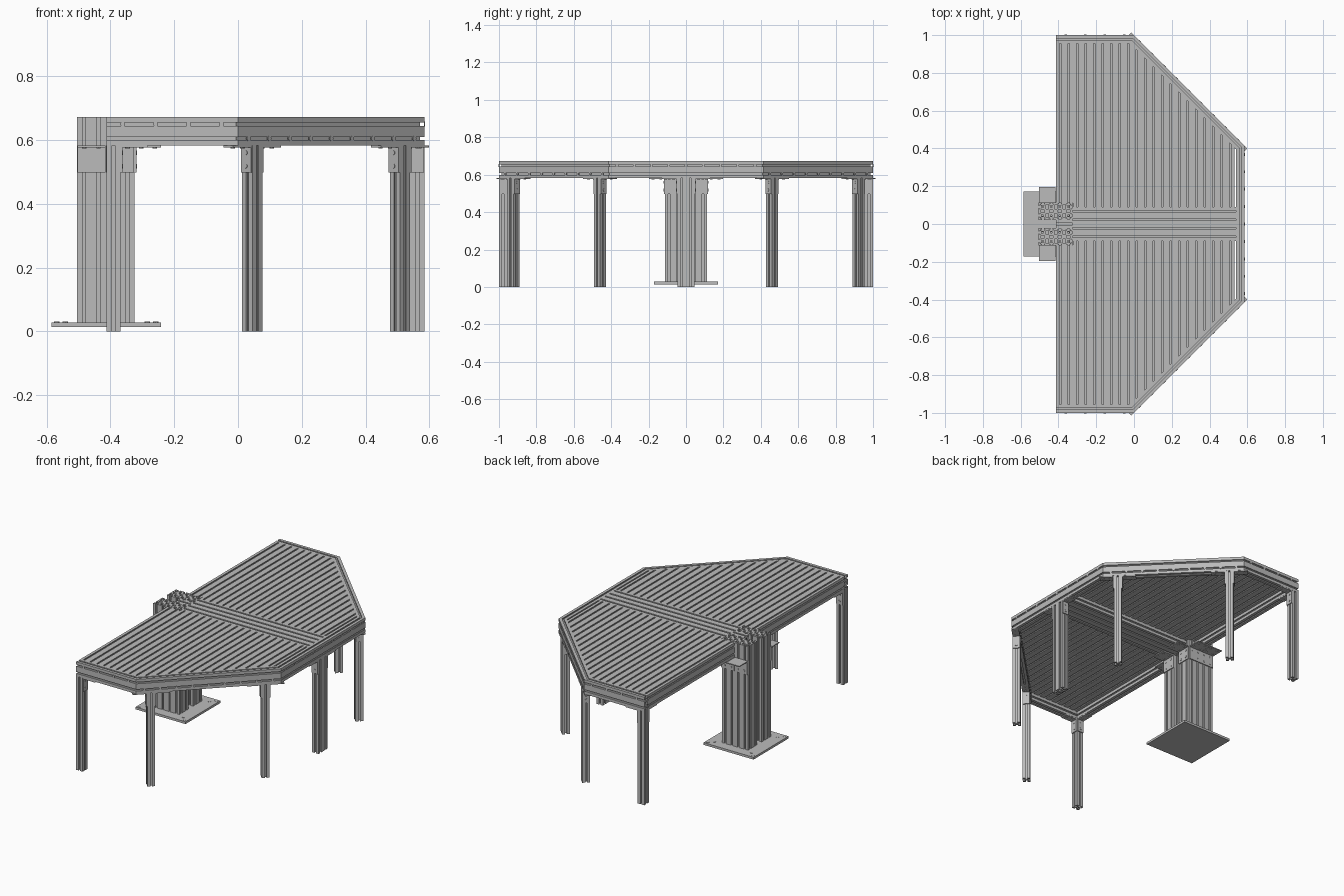
import bpy, bmesh, math
from mathutils import Vector, Matrix

cube = bpy.data.objects.get("Cube")
if cube:
    bpy.data.objects.remove(cube, do_unlink=True)

P = 0.045                 # profile module
TOP = 0.672               # deck height
UNDER = TOP - 2 * P       # underside of the frame
BACK, RIGHT, CORNER = -0.413, 0.585, 0.415
UP = Vector((0, 0, 1))

metal = bpy.data.materials.new("aluminium grey")
metal.use_nodes = True
grey = (0.5, 0.5, 0.5, 1)
metal.diffuse_color = grey
metal.node_tree.nodes["Principled BSDF"].inputs["Base Color"].default_value = grey


def add_object(name, bm):
    mesh = bpy.data.meshes.new(name)
    bm.to_mesh(mesh)
    bm.free()
    mesh.materials.clear()
    mesh.materials.append(metal)
    ob = bpy.data.objects.new(name, mesh)
    bpy.context.collection.objects.link(ob)
    return ob


# Slotted cross-sections, in modules: outline with T-slots plus inner hollows
HALF_SLOT = [(0.11, 0), (0.11, 0.12), (0.25, 0.12), (0.25, 0.2), (0.12, 0.32)]
SLOT = [(-t, s) for t, s in HALF_SLOT] + [(t, s) for t, s in reversed(HALF_SLOT)]


def section_loops(nx, ny):
    outline = []
    sides = [((0, 0), (1, 0), nx), ((nx, 0), (0, 1), ny),
             ((nx, ny), (-1, 0), nx), ((0, ny), (0, -1), ny)]
    for (ox, oy), (dx, dy), count in sides:
        outline.append((ox, oy))
        for i in range(count):
            for t, s in SLOT:
                a = i + 0.5 + t
                outline.append((ox + dx * a - dy * s, oy + dy * a + dx * s))
    loops = [outline]

    def rect(cx, cy, hx, hy):
        loops.append([(cx - hx, cy - hy), (cx + hx, cy - hy),
                      (cx + hx, cy + hy), (cx - hx, cy + hy)])
    for i in range(nx):
        for j in range(ny):
            loops.append([(i + 0.5 + 0.09 * math.cos(k * math.pi / 4),
                           j + 0.5 + 0.09 * math.sin(k * math.pi / 4)) for k in range(8)])
            if i:
                rect(i, j + 0.5, 0.15, 0.22)
            if j:
                rect(i + 0.5, j, 0.22, 0.15)
    return [[((x - nx / 2) * P, (y - ny / 2) * P) for x, y in lp] for lp in loops]


sections = {}


def section_mesh(nx, ny):
    if (nx, ny) in sections:
        return sections[nx, ny]
    curve = bpy.data.curves.new("section", 'CURVE')
    curve.dimensions = '2D'
    curve.fill_mode = 'BOTH'
    curve.extrude = 0.5
    for loop in section_loops(nx, ny):
        spline = curve.splines.new('POLY')
        spline.points.add(len(loop) - 1)
        for pt, (x, y) in zip(spline.points, loop):
            pt.co = (x, y, 0, 1)
        spline.use_cyclic_u = True
    ob = bpy.data.objects.new("section", curve)
    bpy.context.collection.objects.link(ob)
    deps = bpy.context.evaluated_depsgraph_get()
    mesh = bpy.data.meshes.new_from_object(ob.evaluated_get(deps))
    bpy.data.objects.remove(ob, do_unlink=True)
    bm = bmesh.new()
    bm.from_mesh(mesh)
    bmesh.ops.remove_doubles(bm, verts=bm.verts, dist=1e-5)
    bmesh.ops.recalc_face_normals(bm, faces=bm.faces)
    for f in bm.faces:
        f.smooth = False
    bm.to_mesh(mesh)
    bm.free()
    sections[nx, ny] = mesh
    return mesh


def beam(name, a, b, side, nx, ny, cuts=()):
    """Profile from a to b; nx modules run along side. Each cut drops its outer side."""
    a, b, x = Vector(a), Vector(b), Vector(side).normalized()
    z = (b - a).normalized()
    y = z.cross(x)
    rot = Matrix((x, y, z)).transposed().to_4x4()
    bm = bmesh.new()
    bm.from_mesh(section_mesh(nx, ny))
    bm.transform(Matrix.Translation((a + b) / 2) @ rot @ Matrix.Diagonal((1, 1, (b - a).length, 1)))
    for co, no in cuts:
        bmesh.ops.bisect_plane(bm, geom=bm.verts[:] + bm.edges[:] + bm.faces[:],
                               plane_co=co, plane_no=no, clear_outer=True)
    return add_object(name, bm)


def box(bm, centre, x, size):
    x = Vector(x)
    rot = Matrix((x, UP.cross(x), UP)).transposed().to_4x4()
    bmesh.ops.create_cube(bm, size=1, matrix=Matrix.Translation(centre) @ rot
                          @ Matrix.Diagonal((*size, 1)))


bolts = bmesh.new()


def bolt(pos, normal, r=0.007):
    rot = Vector(normal).to_track_quat('Z', 'Y').to_matrix().to_4x4()
    bmesh.ops.create_cone(bolts, cap_ends=True, segments=10, radius1=r, radius2=r,
                          depth=0.004, matrix=Matrix.Translation(pos) @ rot)


def bracket(name, point, normal, modules):
    """Angle bracket: point is the top middle of the face it is screwed to."""
    p, n = Vector(point), Vector(normal).normalized()
    t, reach, thick = UP.cross(n), 0.084, 0.006
    w = modules * P - 0.002
    bm = bmesh.new()
    box(bm, p + n * thick / 2 - UP * reach / 2, n, (thick, w, reach))
    box(bm, p + n * reach / 2 - UP * thick / 2, n, (reach, w, thick))
    add_object(name, bm)
    for i in range(modules):
        across = t * (i - (modules - 1) / 2) * P
        for d in (0.022, 0.064):
            bolt(p + across + n * thick - UP * d, n)
            bolt(p + across + n * d - UP * thick, UP)


# Frame rim with mitred corners
rim = [Vector(v) for v in ((BACK, -1, 0), (0, -1, 0), (RIGHT, -CORNER, 0),
                           (RIGHT, CORNER, 0), (0, 1, 0), (BACK, 1, 0))]
dirs = [(q - p).normalized() for p, q in zip(rim, rim[1:])]
names = ("front_rim", "front_diagonal_rim", "end_rim", "rear_diagonal_rim", "rear_rim")
for i, d in enumerate(dirs):
    inward = UP.cross(d)
    shift = inward * P / 2 + UP * (UNDER + P)
    cuts = []
    if i > 0:
        cuts.append((rim[i], -(dirs[i - 1] + d)))
    if i < len(dirs) - 1:
        cuts.append((rim[i + 1], d + dirs[i + 1]))
    beam(names[i], rim[i] + shift, rim[i + 1] + shift, inward, 1, 2, cuts)
    # Screws along the rim slots
    length = (rim[i + 1] - rim[i]).length
    count = int(length / P / 2)
    for k in range(count):
        on_rim = rim[i] + d * (k + 0.5) * length / count
        low = i in (1, 3)
        bolt(on_rim + UP * (UNDER + P * (0.5 if low else 1.5)), -inward, 0.008)

# Deck slats, trimmed against the rim
COL_X0, COL_X1 = -0.505, -0.325
for s in (-1, 1):
    label = "front" if s < 0 else "rear"
    diag = Vector((1, s, 0)).normalized()
    cut = (Vector((0, s, 0)) - diag * P, diag)
    for i in range(21):
        x = BACK + (i + 0.5) * P
        start = 2.5 * P if x < COL_X1 else 2 * P
        tall = 2 if i == 0 else 1
        z = TOP - tall * P / 2
        beam(f"{label}_slat_{i + 1}", (x, s * start, z), (x, s * (1 - P), z),
             (1, 0, 0), 1, tall, [cut])

# Centre beam and its short end piece between the columns
mid = UNDER + P
beam("centre_beam", (COL_X1, 0, mid), (RIGHT - P, 0, mid), (0, 1, 0), 4, 2)
beam("centre_beam_end", (BACK, 0, mid), (COL_X1, 0, mid), (0, 1, 0), 1, 2)

# Twin column on a base plate
for s in (-1, 1):
    label = "front" if s < 0 else "rear"
    cx, cy = (COL_X0 + COL_X1) / 2, s * 1.5 * P
    beam(label + "_column", (cx, cy, 0.028), (cx, cy, TOP), (1, 0, 0), 4, 2)
    for k in (-1, 1):
        bracket(f"{label}_column_bracket_{k + 2}", (cx + k * P, s * 2.5 * P, UNDER), (0, s, 0), 2)
    bracket(label + "_column_inner_bracket", (COL_X1, cy, UNDER), (1, 0, 0), 2)
plate = bmesh.new()
box(plate, (-0.413, 0, 0.021), (1, 0, 0), (0.344, 0.344, 0.014))
add_object("base_plate", plate)
for sx in (-1, 1):
    for sy in (-1, 1):
        for r in (0.128, 0.155):
            bolt((-0.413 + sx * r, sy * r, 0.028), UP, 0.009)

# Legs under the rim with their brackets
for s in (-1, 1):
    label = "front" if s < 0 else "rear"
    corner = Vector((BACK + P / 2, s * (1 - P / 2), 0))
    beam(label + "_corner_leg", corner, corner + UP * UNDER, (1, 0, 0), 1, 1)
    for j, n in enumerate((Vector((1, 0, 0)), Vector((0, -s, 0)))):
        bracket(f"{label}_corner_bracket_{j + 1}", corner + n * P / 2 + UP * UNDER, n, 1)
    along = Vector((1, -s, 0)).normalized()
    for j, (x, y) in enumerate(((0.045, 0.923), (0.508, 0.46))):
        foot = Vector((x, s * y, 0))
        beam(f"{label}_diagonal_leg_{j + 1}", foot, foot + UP * UNDER, along, 1, 1)
        for k in (-1, 1):
            bracket(f"{label}_diagonal_bracket_{j + 1}_{k + 2}",
                    foot + along * k * P / 2 + UP * UNDER, along * k, 1)
    bracket(label + "_end_leg_bracket", (RIGHT - P / 2, s * P, UNDER), (0, s, 0), 1)
beam("end_leg", (RIGHT - P / 2, 0, 0), (RIGHT - P / 2, 0, UNDER), (1, 0, 0), 1, 2)

add_object("bolts", bolts)
